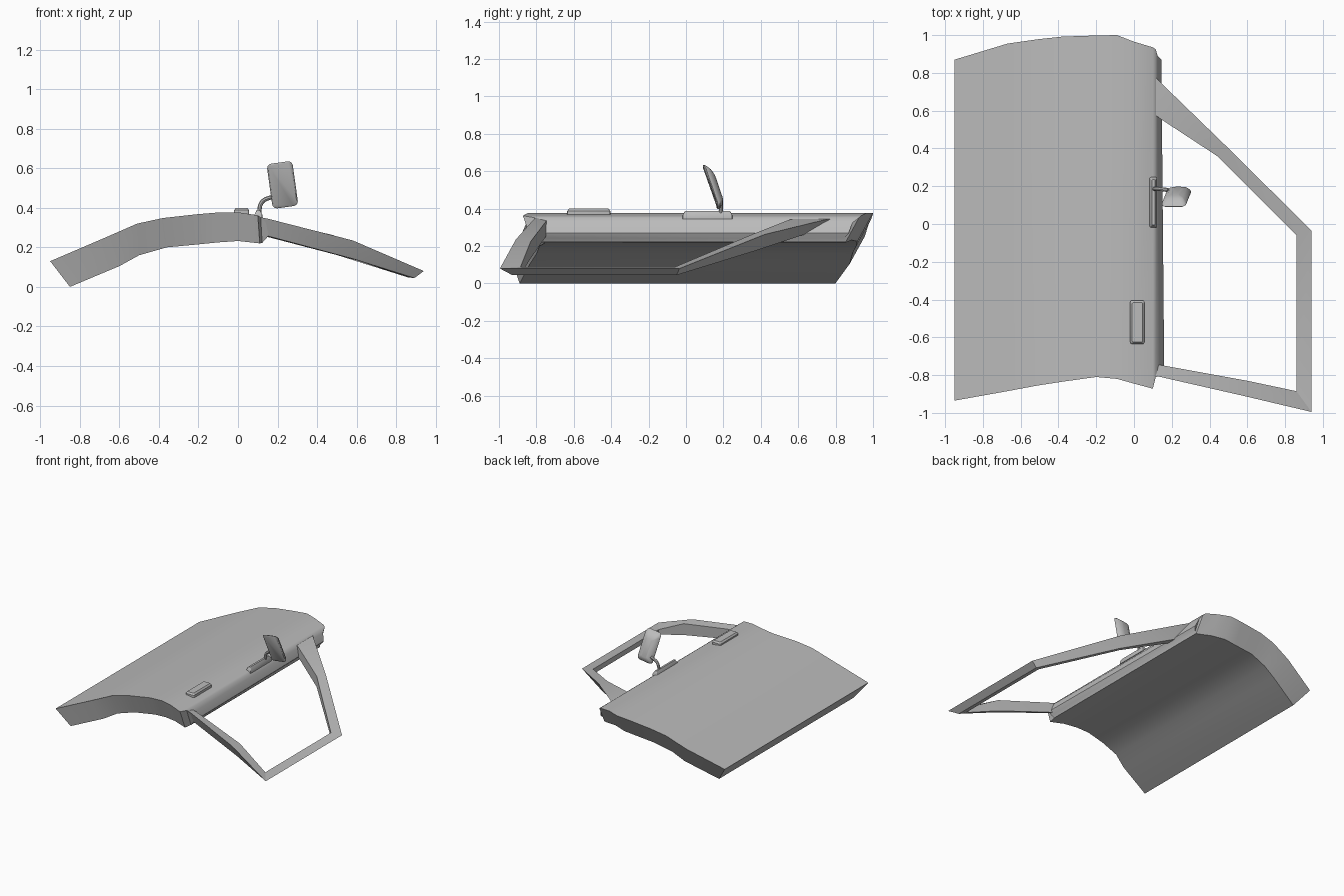
import bpy, bmesh
from math import cos, sin, pi, radians
from mathutils import Vector

cube = bpy.data.objects.get("Cube")
if cube:
    bpy.data.objects.remove(cube, do_unlink=True)

grey = bpy.data.materials.new("primer_grey")
grey.use_nodes = True
COLOUR = (0.5, 0.5, 0.5, 1)
grey.diffuse_color = COLOUR
grey.node_tree.nodes["Principled BSDF"].inputs["Base Color"].default_value = COLOUR


def finish(obj, angle=30):
    obj.data.materials.clear()
    obj.data.materials.append(grey)
    bpy.ops.object.select_all(action="DESELECT")
    obj.select_set(True)
    bpy.context.view_layer.objects.active = obj
    bpy.ops.object.shade_smooth_by_angle(angle=radians(angle))


def loft(name, rings, closed=False, angle=30):
    """Skin a list of equal, closed rings, capping the ends of an open run."""
    bm = bmesh.new()
    loops = [[bm.verts.new(p) for p in ring] for ring in rings]
    n = len(loops[0])
    pairs = list(zip(loops, loops[1:]))
    if closed:
        pairs.append((loops[-1], loops[0]))
    else:
        bm.faces.new(loops[0])
        bm.faces.new(loops[-1])
    for a, b in pairs:
        for i in range(n):
            j = (i + 1) % n
            bm.faces.new((a[i], a[j], b[j], b[i]))
    bmesh.ops.recalc_face_normals(bm, faces=bm.faces)
    mesh = bpy.data.meshes.new(name)
    bm.to_mesh(mesh)
    bm.free()
    obj = bpy.data.objects.new(name, mesh)
    bpy.context.collection.objects.link(obj)
    finish(obj, angle)
    return obj


# Door panel: outer x, z, front y, back y, then inner x, z
sections = [
    (-.95, .13, -.935, .87, -.85, 0),
    (-.67, .25, -.885, .955, -.6, .105),
    (-.51, .32, -.855, .978, -.5, .16),
    (-.38, .348, -.835, .992, -.36, .2),
    (-.2, .368, -.81, .998, -.2, .215),
    (-.09, .377, -.82, 1, -.1, .225),
    (0, .377, -.845, .965, 0, .232),
    (.1, .362, -.872, .935, .11, .22),
    (.115, .352, -.81, .925, .122, .222),
    (.14, .325, -.8, .89, .14, .242),
    (.16, .27, -.78, .87, .157, .262),
]
rings = []
for ox, oz, front, back, ix, iz in sections:
    depth = oz - iz
    # The sill edge leans inward toward the back
    lean = .015 if ox > .12 else 0
    rings.append([(ox, front, oz), (ox - lean, back, oz),
                  (ix - lean, back - depth * .55, iz), (ix, front + depth * .35, iz)])
loft("door_panel", rings)

# Window frame: outer edge, inner edge (x, y, z) and depth at each corner
corners = [
    ((.08, .81, .35), (.08, .6, .35), .085),
    ((.15, .74, .34), (.15, .55, .34), .08),
    ((.48, .42, .262), (.44, .36, .265), .085),
    ((.94, -.035, .08), (.86, -.06, .088), .04),
    ((.94, -.995, .08), (.86, -.885, .088), .04),
    ((.58, -.91, .235), (.6, -.83, .225), .09),
    ((.15, -.812, .345), (.16, -.75, .33), .08),
    ((.1, -.8, .355), (.1, -.74, .34), .08),
]
rings = []
for outer, inner, depth in corners:
    o, i = Vector(outer), Vector(inner)
    down = Vector((0, 0, depth))
    rings.append([o, i, i - down, o.lerp(i, .6) - down])
loft("window_frame", rings, angle=20)


def rounded(cx, cy, w, h, r, steps=4):
    """Points of a rounded rectangle."""
    points = []
    for k, (sx, sy) in enumerate(((1, 1), (-1, 1), (-1, -1), (1, -1))):
        for s in range(steps + 1):
            a = (k + s / steps) * pi / 2
            points.append((cx + sx * (w / 2 - r) + r * cos(a),
                           cy + sy * (h / 2 - r) + r * sin(a)))
    return points


def pad(name, cx, cy, w, h, levels, r):
    """Raised pad whose levels give a height and an inset."""
    loft(name, [[(x, y, z) for x, y in rounded(cx, cy, w - 2 * inset, h - 2 * inset, r)]
                for z, inset in levels])


# Door handle and mirror foot
pad("door_handle", .018, -.52, .076, .23, [(.36, 0), (.388, 0), (.4, .01)], .01)
pad("mirror_foot", .103, .115, .04, .265, [(.345, 0), (.366, 0), (.388, .012)], .006)

# Mirror arm
curve = bpy.data.curves.new("mirror_arm", "CURVE")
curve.dimensions = "3D"
curve.bevel_depth = .011
curve.bevel_resolution = 2
curve.resolution_u = 6
curve.use_fill_caps = True
spline = curve.splines.new("BEZIER")
path = [(.105, .185, .37), (.122, .187, .43), (.18, .18, .458)]
spline.bezier_points.add(len(path) - 1)
for point, co in zip(spline.bezier_points, path):
    point.co = co
    point.handle_left_type = point.handle_right_type = "AUTO"
arm = bpy.data.objects.new("mirror_arm", curve)
bpy.context.collection.objects.link(arm)
bpy.ops.object.select_all(action="DESELECT")
arm.select_set(True)
bpy.context.view_layer.objects.active = arm
bpy.ops.object.convert(target="MESH")
finish(bpy.context.object, 40)

# Mirror head: tilted rounded housing, flat glass side and domed back
tilt = radians(8)
rings = []
for inset, offset in ((.006, -.006), (0, 0), (.004, .012), (.022, .026), (.045, .031)):
    ring = []
    for u, v in rounded(0, 0, .131 - 2 * inset, .228 - 2 * inset, .024 - inset * .3):
        y = .15 - .34 * v - 1.5 * v * v + offset
        ring.append((.225 + u * cos(tilt) + v * sin(-tilt), y,
                     .516 + u * sin(tilt) + v * cos(tilt)))
    rings.append(ring)
loft("mirror_head", rings, angle=35)
